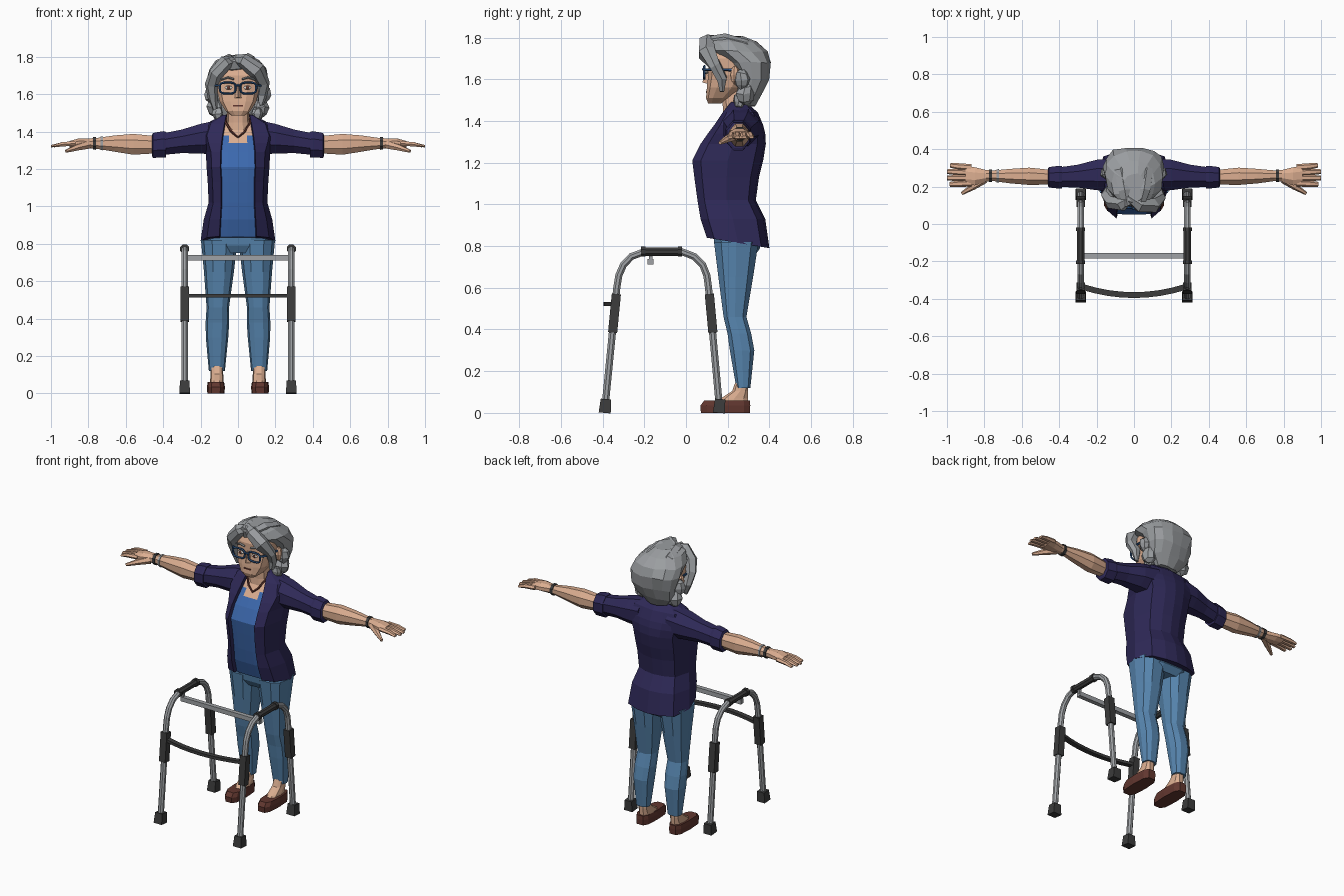
import bpy, bmesh, math, random
from mathutils import Vector as V

random.seed(4)


def mat(name, rgb):
    m = bpy.data.materials.new(name)
    m.diffuse_color = [(c / 255) ** 2.2 for c in rgb] + [1]
    return m


SKIN = mat("skin", (218, 172, 143))
NAVY = mat("navy", (50, 45, 88))
BLUE = mat("shirt_blue", (62, 104, 172))
DENIM = mat("denim", (88, 133, 174))
GREY = mat("hair_grey", (153, 156, 159))
BROWN = mat("shoe_brown", (98, 58, 51))
BLACK = mat("dark_rubber", (62, 62, 62))
METAL = mat("metal", (158, 161, 164))
FRAME = mat("glasses_blue", (48, 85, 132))
WHITE = mat("eye_white", (222, 218, 212))


def loft(name, rings, mats, closed=False, rule=None, jitter=0):
    """Skin a list of equal-length rings; rule(col, row) picks the material."""
    bm = bmesh.new()
    rows = [[bm.verts.new(V(p) + V([random.uniform(-jitter, jitter) for _ in range(3)]))
             for p in r] for r in rings]
    n = len(rows[0])
    for i in range(len(rows) if closed else len(rows) - 1):
        a, b = rows[i], rows[(i + 1) % len(rows)]
        for j in range(n):
            f = bm.faces.new((a[j], a[(j + 1) % n], b[(j + 1) % n], b[j]))
            f.material_index = rule(j, i) if rule else 0
    if not closed:
        bm.faces.new(rows[0])
        bm.faces.new(rows[-1])
    bmesh.ops.recalc_face_normals(bm, faces=bm.faces)
    me = bpy.data.meshes.new(name)
    bm.to_mesh(me)
    bm.free()
    for m in (mats if isinstance(mats, list) else [mats]):
        me.materials.append(m)
    ob = bpy.data.objects.new(name, me)
    bpy.context.collection.objects.link(ob)
    return ob


def curve(a, e):
    return math.copysign(abs(a) ** e, a)


def oval(z, cx, w, yf, yb, n=10, e=0.8):
    """Horizontal rounded ring from its half width and its front and back."""
    an = [2 * math.pi * (i + .5) / n for i in range(n)]
    return [(cx + w * curve(math.sin(a), e),
             (yf + yb) / 2 - (yb - yf) / 2 * curve(math.cos(a), e), z) for a in an]


def stack(name, rows, m, n=10, e=0.8, jitter=0):
    return loft(name, [oval(*r, n=n, e=e) for r in rows], m, jitter=jitter)


def limb(name, s, rows, m, n=8):
    """Sideways limb; rows are x, centre y, radius y, centre z, radius z."""
    return loft(name, [[(s * x, cy + ry * math.cos(2 * math.pi * (i + .5) / n),
                         cz + rz * math.sin(2 * math.pi * (i + .5) / n)) for i in range(n)]
                       for x, cy, ry, cz, rz in rows], m)


def tube(name, path, radii, m, ref=(1, 0, 0), n=8, closed=False, jitter=0):
    """Sweep an n-sided section along a path; a radius may be (along ref, across)."""
    P = [V(p) for p in path]
    if not isinstance(radii, list):
        radii = [radii] * len(P)
    rings = []
    for i, p in enumerate(P):
        if closed:
            t = P[(i + 1) % len(P)] - P[i - 1]
        else:
            t = P[min(i + 1, len(P) - 1)] - P[max(i - 1, 0)]
        t.normalize()
        u = V(ref) - t * t.dot(V(ref))
        u.normalize()
        w = t.cross(u)
        ra, rb = radii[i] if isinstance(radii[i], tuple) else (radii[i],) * 2
        rings.append([p + u * ra * math.cos(2 * math.pi * (k + .5) / n)
                      + w * rb * math.sin(2 * math.pi * (k + .5) / n) for k in range(n)])
    return loft(name, rings, m, closed, jitter=jitter)


def lump(name, c, r, m, jitter=0):
    rows = [(c[2] + r[2] * math.sin(t), c[0], r[0] * math.cos(t),
             c[1] - r[1] * math.cos(t), c[1] + r[1] * math.cos(t)) for t in (-1.35, -.7, 0, .7, 1.35)]
    return stack(name, rows, m, 7, 1, jitter)


# Torso: shirt and chest skin between the open sides of the jacket
torso = [(.79, .2, .095, .10, .40, .05), (.93, .183, .09, .07, .38, 0),
         (1.02, .157, .085, .055, .335, 0), (1.13, .162, .085, .04, .35, 0),
         (1.21, .168, .09, .03, .37, 0), (1.29, .172, .088, .07, .383, 0),
         (1.34, .19, .083, .105, .38, 0), (1.38, .2, .078, .135, .37, 0),
         (1.44, .175, .068, .175, .345, 0), (1.49, .08, .058, .215, .29, 0)]
rings = []
for z, w, inn, yf, yb, tilt in torso:
    d = yb - yf
    half = [(0, yf + .02), (inn * .6, yf + .021), (inn, yf + .025), (inn + .005, yf),
            (.78 * w + .01, yf + .12 * d), (w, yf + .5 * d), (.82 * w, yb - .13 * d),
            (.4 * w, yb - .01), (0, yb)]
    pts = half + [(-x, y) for x, y in half[-2:0:-1]]
    rings.append([(x, y, z + tilt * (yb - y) / d) for x, y in pts])


def torso_rule(j, i):
    col = min(j, 15 - j)
    if col > 1:
        return 0
    return 2 if i >= 6 + col else 1


loft("jacket_and_shirt", rings, [NAVY, BLUE, SKIN], rule=torso_rule)
stack("hips", [(.75, 0, .14, .16, .33), (.79, 0, .18, .135, .36), (.9, 0, .165, .12, .34)], DENIM)

for s, side in ((1, "left"), (-1, "right")):
    # Legs and feet
    stack(side + "_trouser_leg", [(.12, s * .113, .043, .24, .31), (.30, s * .112, .06, .208, .33),
          (.38, s * .11, .063, .197, .315), (.46, s * .108, .06, .178, .292),
          (.65, s * .102, .08, .152, .325), (.82, s * .1, .098, .13, .352)], DENIM)
    stack(side + "_foot", [(.03, s * .113, .038, .115, .3), (.07, s * .113, .036, .165, .3),
          (.105, s * .113, .034, .22, .3), (.16, s * .113, .033, .24, .3)], SKIN)
    stack(side + "_shoe", [(0, s * .118, .046, .068, .31), (.035, s * .118, .048, .065, .312),
          (.06, s * .118, .044, .085, .31)], BROWN, 10, .6)
    # Arms and hands
    limb(side + "_sleeve", s, [(.1, .265, .095, 1.37, .1), (.2, .262, .088, 1.362, .086),
         (.3, .256, .066, 1.348, .068), (.41, .25, .056, 1.332, .062)], NAVY)
    limb(side + "_cuff", s, [(.385, .25, .064, 1.33, .074), (.4, .25, .066, 1.332, .076),
         (.455, .25, .059, 1.326, .072), (.46, .25, .05, 1.326, .06)], NAVY)
    limb(side + "_forearm", s, [(.44, .25, .042, 1.33, .05), (.56, .255, .05, 1.332, .06),
         (.66, .256, .042, 1.336, .047), (.75, .258, .031, 1.337, .032),
         (.79, .258, .033, 1.337, .029), (.85, .255, .052, 1.338, .028),
         (.9, .26, .055, 1.333, .018)], SKIN)
    for k in range(4):
        y0, y1 = .302 - k * .028, .314 - k * .034
        x1 = (.982, .998, 1.0, .985)[k]
        tube(side + "_finger", [(s * .87, y0, 1.337), (s * .94, (y0 + y1) / 2, 1.332),
             (s * x1, y1, 1.322)], [(.015, .018), (.013, .017), (.007, .013)], SKIN, (0, 0, 1), 6)
    tube(side + "_thumb", [(s * .80, .24, 1.33), (s * .86, .2, 1.315), (s * .92, .163, 1.295)],
         [.024, .018, .009], SKIN, (0, 0, 1), 6)
    limb(side + "_wrist_strap", s, [(.758, .258, .036, 1.337, .037), (.776, .258, .037, 1.337, .036)], BLACK)
    # Face details
    lump(side + "_eye", (s * .05, .1, 1.635), (.022, .007, .011), WHITE)
    lump(side + "_iris", (s * .05, .095, 1.635), (.009, .005, .01), BROWN)
    tube(side + "_eyebrow", [(s * .022, .1, 1.68), (s * .055, .098, 1.69), (s * .09, .11, 1.678)],
         .006, GREY, (0, 1, 0), 5)
    lump(side + "_ear", (s * .128, .235, 1.62), (.022, .024, .045), SKIN)
    # Glasses
    rim = [(s * .055 + .043 * curve(math.cos(a), .6), .088, 1.633 + .03 * curve(math.sin(a), .6))
           for a in [2 * math.pi * k / 12 for k in range(12)]]
    tube(side + "_glasses_rim", rim, .006, FRAME, (0, 1, 0), 5, True)
    tube(side + "_glasses_temple", [(s * .098, .09, 1.647), (s * .125, .13, 1.647), (s * .13, .24, 1.645)],
         .007, FRAME, (0, 0, 1), 5)
    # Curls behind the ears
    for c, r in (((.12, .285, 1.53), .045), ((.105, .255, 1.495), .03), ((.14, .27, 1.6), .04)):
        lump(side + "_curl", (s * c[0], c[1], c[2]), (r, r, r * 1.2), GREY, .006)

limb("bracelet", -1, [(.722, .257, .039, 1.337, .04), (.735, .257, .038, 1.337, .039)], METAL)
tube("glasses_bridge", [(-.016, .086, 1.645), (0, .082, 1.648), (.016, .086, 1.645)], .006, FRAME, (0, 1, 0), 5)

# Head and neck
stack("neck", [(1.38, 0, .075, .17, .3), (1.45, 0, .062, .175, .29), (1.56, 0, .055, .17, .28)], SKIN)
stack("head", [(1.485, 0, .035, .105, .17), (1.51, 0, .068, .095, .21), (1.56, 0, .1, .098, .27),
      (1.62, 0, .115, .105, .3), (1.7, 0, .118, .105, .32), (1.76, 0, .09, .13, .3)], SKIN, 12, .65)
loft("nose", [[(-.02, .105, 1.578), (0, .078, 1.585), (.02, .105, 1.578)],
              [(-.01, .108, 1.65), (0, .097, 1.65), (.01, .108, 1.65)]], SKIN)
loft("mouth", [[(-.026, .095, z), (-.026, .1, z), (.026, .1, z), (.026, .095, z)]
               for z in (1.535, 1.543)], BROWN)
tube("necklace", [(0, .147, 1.37), (.035, .158, 1.40), (.066, .19, 1.45), (.06, .27, 1.49), (0, .31, 1.5),
     (-.06, .27, 1.49), (-.066, .19, 1.45), (-.035, .158, 1.40)], .007, BROWN, (.2, .3, .93), 5, True)

# Hair: main mass with swept locks framing the face
stack("hair_mass", [(1.475, 0, .075, .25, .33), (1.53, 0, .13, .245, .365), (1.6, 0, .148, .25, .395),
      (1.68, 0, .163, .2, .412), (1.735, 0, .157, .11, .395), (1.78, 0, .115, .09, .34),
      (1.805, 0, .06, .12, .27)], GREY, 14, .9, .006)
locks = {
    "left_bang": ([(-.03, .15, 1.785), (.03, .1, 1.778), (.1, .1, 1.728), (.138, .14, 1.66), (.13, .175, 1.6),
                   (.122, .175, 1.54)], [.022, .042, .045, .032, .026, .012]),
    "right_bang": ([(-.01, .15, 1.785), (-.065, .105, 1.768), (-.118, .115, 1.71), (-.14, .15, 1.65),
                    (-.134, .175, 1.58), (-.122, .18, 1.52)], [.022, .038, .042, .034, .03, .014]),
    "crown_lock_left": ([(.03, .1, 1.78), (.055, .18, 1.785), (.07, .28, 1.76), (.07, .36, 1.7)],
                        [.025, .036, .036, .02]),
    "crown_lock_right": ([(-.035, .1, 1.775), (-.05, .18, 1.785), (-.07, .28, 1.76), (-.07, .36, 1.7)],
                         [.025, .034, .036, .02])}
for name, (path, radii) in locks.items():
    tube(name, path, radii, GREY, (.1, 1, 0) if "bang" in name else (1, 0, 0), 6, jitter=.004)

# Walking frame
half_frame = [(-.388, .03), (-.332, .6), (-.322, .66), (-.3, .71), (-.262, .75), (-.2, .773),
              (-.02, .773), (.04, .75), (.08, .71), (.1, .66), (.108, .6), (.16, .03)]
for s, side in ((1, "left"), (-1, "right")):
    X = s * .285
    tube(side + "_frame_tube", [(X, y, z) for y, z in half_frame], .0185, METAL)
    tube(side + "_hand_grip", [(X, -.21, .773), (X, -.02, .773)], .021, BLACK)
    for y in (-.205, -.028):
        tube(side + "_grip_collar", [(X, y - .01, .773), (X, y + .01, .773)], .026, BLACK)
    for a, b, f in (((-.334, .57), (-.352, .385), -.388), ((.112, .57), (.129, .385), .16)):
        tube(side + "_leg_sleeve", [(X, *a), (X, *b)], .031, BLACK, n=4)
        tube(side + "_rubber_foot", [(X, f - .002, 0), (X, f + .004, .066)], [.041, .035], BLACK, n=4)
tube("upper_crossbar", [(-.285, -.17, .725), (.285, -.17, .725)], .02, METAL, (0, 1, 0), 4)
for s in (1, -1):
    tube("crossbar_bracket", [(s * .278, -.17, .725), (s * .278, -.17, .77)], .012, METAL, n=4)
tube("lower_crossbar", [(.27 * t, -.338 - .042 * (1 - t * t), .523) for t in
     (-1, -.75, -.5, -.25, 0, .25, .5, .75, 1)], (.013, .022), BLACK, (0, 0, 1), 4)
